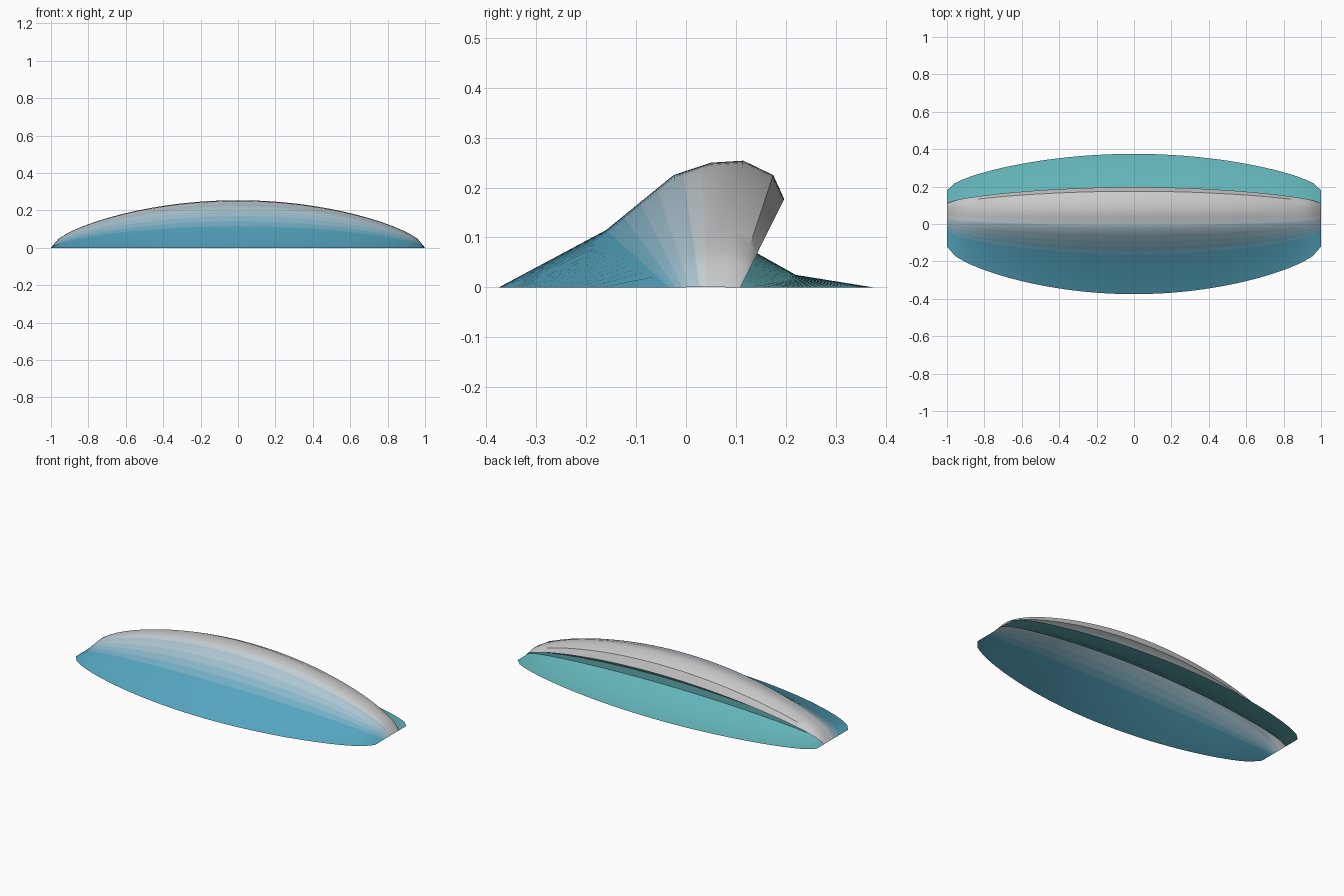
import bpy, bmesh
from math import cos, pi, radians

if "Cube" in bpy.data.objects:
    bpy.data.objects.remove(bpy.data.objects["Cube"])

# Wave cross-section at mid length: y, z, foam amount (0 water, 1 foam)
PROFILE = [(-0.375, 0, 0), (-0.16, 0.115, 0.05), (-0.025, 0.225, 0.5),
           (0.05, 0.25, 1), (0.115, 0.254, 1), (0.175, 0.225, 1),
           (0.197, 0.177, 1), (0.155, 0.162, 0.8), (0.122, 0.125, 0),
           (0.12, 0.081, 0), (0.22, 0.025, 0), (0.375, 0, 0)]
LIP = 6           # profile index of the overhanging lip
STEPS = 48        # stations along the length
AXIS_Y = 0.05     # the section shrinks about this line
BANDS = 8         # colour steps from water to foam
BLUE, TEAL, FOAM = (0.09, 0.38, 0.53), (0.13, 0.47, 0.5), (0.75, 0.75, 0.75)


def make_material(name, base, amount):
    mat = bpy.data.materials.new(name)
    mat.diffuse_color = [a + (b - a) * amount for a, b in zip(base, FOAM)] + [1]
    mat.use_nodes = True
    mat.node_tree.nodes["Principled BSDF"].inputs["Base Color"].default_value = mat.diffuse_color
    return mat


# Split the sloping front finely so the colour can fade into the foam
section = []
for i, (a, b) in enumerate(zip(PROFILE, PROFILE[1:])):
    cuts = max(1, round(abs(b[2] - a[2]) * BANDS)) if i < LIP else 1
    for k in range(cuts):
        t = k / cuts
        section.append([p + (q - p) * t for p, q in zip(a, b)] + [i >= LIP])
section.append([*PROFILE[-1], True])

# Wave sheet: the section swept along x, sinking and narrowing to the ends
bm = bmesh.new()
rows = []
for s in range(STEPS + 1):
    x = -1 + 2 * s / STEPS
    swell = max(0.0, cos(pi * x / 2)) ** 0.6
    width = 0.4 + 0.6 * swell
    # the ends keep a hair of height so their faces stay clean
    rows.append([bm.verts.new((x, AXIS_Y + (p[0] - AXIS_Y) * width,
                               p[1] * max(swell, 0.001))) for p in section])
for r0, r1 in zip(rows, rows[1:]):
    for j in range(len(section) - 1):
        f = bm.faces.new((r0[j], r1[j], r1[j + 1], r0[j + 1]))
        foam = (section[j][2] + section[j + 1][2]) / 2
        back = section[j][3]
        f.material_index = round(foam * BANDS) + (BANDS + 1 if back else 0)

mesh = bpy.data.meshes.new("wave")
bm.to_mesh(mesh)
bm.free()
for label, base in (("front_water", BLUE), ("back_water", TEAL)):
    for k in range(BANDS + 1):
        mesh.materials.append(make_material(f"{label}_{k}", base, k / BANDS))

wave = bpy.data.objects.new("wave", mesh)
bpy.context.collection.objects.link(wave)
bpy.context.view_layer.objects.active = wave
wave.select_set(True)
bpy.ops.object.shade_smooth_by_angle(angle=radians(35))
